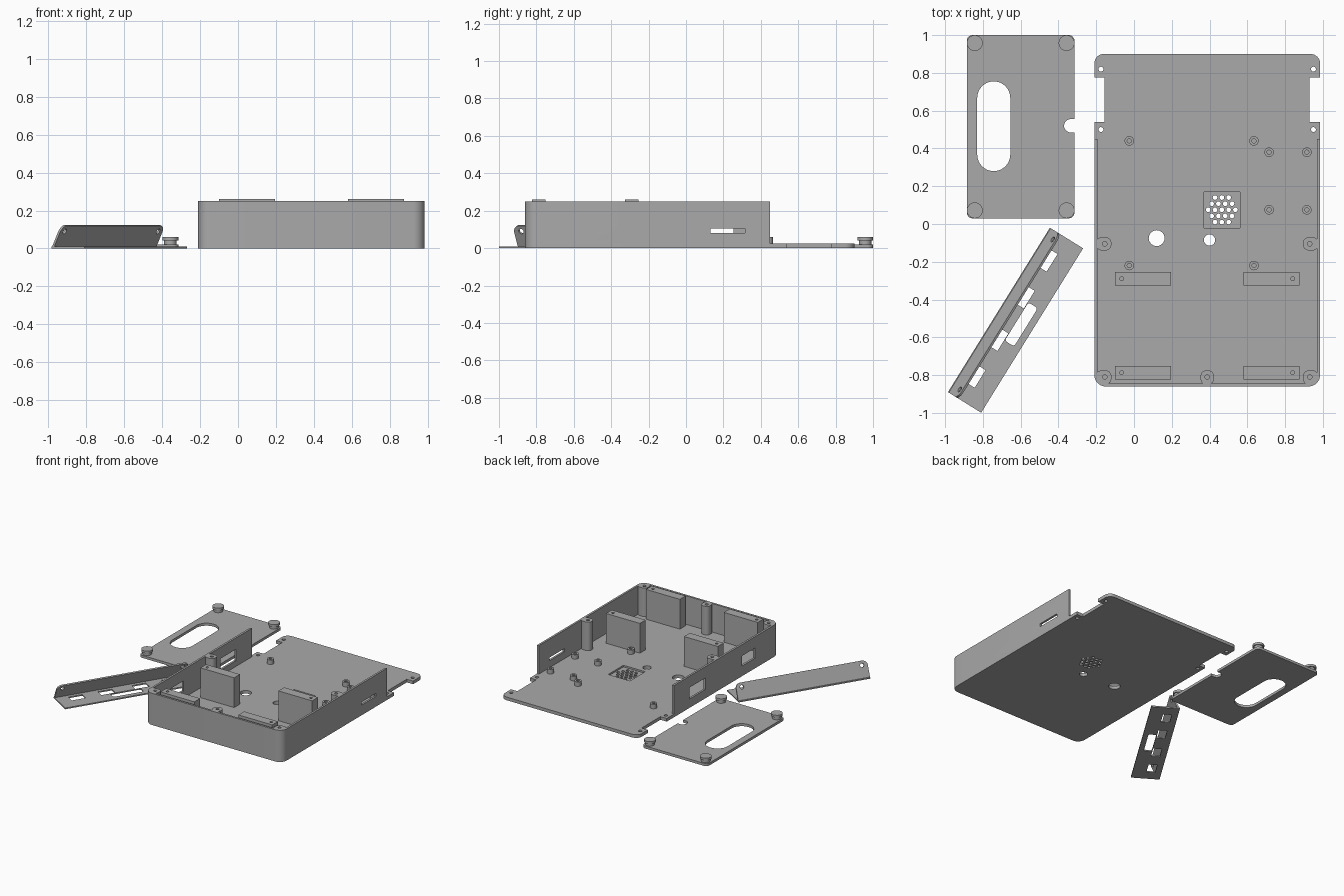
import bpy, bmesh, math
from mathutils import Matrix, Vector

if "Cube" in bpy.data.objects:
    bpy.data.objects.remove(bpy.data.objects["Cube"])

# One plain grey plastic
GREY = (0.4, 0.4, 0.4, 1)
plastic = bpy.data.materials.new("grey_plastic")
plastic.use_nodes = True
plastic.diffuse_color = GREY
plastic.node_tree.nodes["Principled BSDF"].inputs["Base Color"].default_value = GREY


def outline(points, steps=8):
    """Polygon from (x, y, corner radius) points, corners turned into arcs."""
    result = []
    for i, (x, y, r) in enumerate(points):
        p = Vector((x, y))
        if not r:
            result.append(p)
            continue
        a = (Vector(points[i - 1][:2]) - p).normalized()
        b = (Vector(points[(i + 1) % len(points)][:2]) - p).normalized()
        half = a.angle(b) / 2
        centre = p + (a + b).normalized() * r / math.sin(half)
        start = p + a * r / math.tan(half) - centre
        end = p + b * r / math.tan(half) - centre
        sweep = math.atan2(start.cross(end), start.dot(end))
        for k in range(steps + 1):
            result.append(centre + Matrix.Rotation(sweep * k / steps, 2) @ start)
    return result


def rect(x0, x1, y0, y1, r=0):
    return outline([(x0, y0, r), (x1, y0, r), (x1, y1, r), (x0, y1, r)])


def circle(x, y, r, n=24):
    turn = 2 * math.pi / n
    return [Vector((x + r * math.cos(turn * k), y + r * math.sin(turn * k))) for k in range(n)]


def solid_object(name, solids, matrix):
    """Object made of upright prisms, each (outline, bottom, top)."""
    bm = bmesh.new()
    for shape, low, high in solids:
        face = bm.faces.new([bm.verts.new((p.x, p.y, low)) for p in shape])
        new = bmesh.ops.extrude_face_region(bm, geom=[face])["geom"]
        tops = [v for v in new if isinstance(v, bmesh.types.BMVert)]
        bmesh.ops.translate(bm, verts=tops, vec=(0, 0, high - low))
    bmesh.ops.recalc_face_normals(bm, faces=bm.faces)
    bm.transform(matrix)
    mesh = bpy.data.meshes.new(name)
    bm.to_mesh(mesh)
    bm.free()
    obj = bpy.data.objects.new(name, mesh)
    bpy.context.collection.objects.link(obj)
    return obj


def part(name, solids, cuts=(), matrix=Matrix()):
    """Prisms with other prisms cut out of them."""
    obj = solid_object(name, solids, matrix)
    if cuts:
        cutter = solid_object("cutter", cuts, matrix)
        mod = obj.modifiers.new("cut", "BOOLEAN")
        mod.operation, mod.solver, mod.object = "DIFFERENCE", "EXACT", cutter
        graph = bpy.context.evaluated_depsgraph_get()
        cut_mesh = bpy.data.meshes.new_from_object(obj.evaluated_get(graph))
        obj.modifiers.clear()
        obj.data = cut_mesh
        bpy.data.objects.remove(cutter)
    obj.data.materials.clear()
    obj.data.materials.append(plastic)
    for poly in obj.data.polygons:
        poly.use_smooth = True
    obj.data.set_sharp_from_angle(angle=math.radians(30))
    return obj


# Tray extents
L, R, FRONT, BACK = -0.21, 0.985, -0.86, 0.90
MID = (L + R) / 2
FLOOR, RIM, WALL_END, T = 0.025, 0.25, 0.45, 0.016


def both(points):
    """Mirror right-hand outline points to the left-hand side."""
    return points + [(2 * MID - x, y, r) for x, y, r in reversed(points)]


# Tray floor with notched back, holes and round vent
floor_shape = outline(both([(R, FRONT, 0.06), (R, 0.54, 0), (0.93, 0.54, 0),
                            (0.93, 0.775, 0), (R, 0.775, 0), (R, BACK, 0.05)]))
holes = [(circle(x, y, 0.013), -0.1, 0.1) for x in (L + 0.035, R - 0.035) for y in (0.5, 0.82)]
holes += [(circle(0.12, -0.075, 0.042), -0.1, 0.1), (circle(0.40, -0.085, 0.03), -0.1, 0.1)]
floor = part("tray_floor", [(floor_shape, 0, FLOOR)],
             holes + [(rect(0.37, 0.56, -0.02, 0.17), -0.1, 0.1)])

# Thin vent plate, sunk below the floor's top
vent = []
for row in range(-2, 3):
    count = 5 - abs(row)
    for k in range(count):
        vent.append((circle(0.465 + (k - (count - 1) / 2) * 0.036,
                            0.075 + row * 0.0325, 0.0125, 12), -0.1, 0.1))
part("vent_plate", [(rect(0.37, 0.56, -0.02, 0.17), 0, 0.012)], vent)

# Walls on three sides with connector openings
wall_shape = outline([(L, FRONT, 0.06), (R, FRONT, 0.06), (R, WALL_END, 0),
                      (R - T, WALL_END, 0), (R - T, FRONT + T, 0.044),
                      (L + T, FRONT + T, 0.044), (L + T, WALL_END, 0), (L, WALL_END, 0)])
part("tray_walls", [(wall_shape, FLOOR, RIM)],
     [(rect(R - 0.05, R + 0.05, 0.13, 0.315), 0.08, 0.105),
      (rect(L - 0.05, L + 0.05, 0.06, 0.255), 0.07, 0.16),
      (rect(L - 0.05, L + 0.05, -0.56, -0.40), 0.08, 0.16)])

# Screw posts against the walls
for side in (-1, 1):
    edge = MID + side * (R - MID - 0.01)
    inner = edge - side * 0.08
    x0, x1 = sorted((edge, inner))
    hole_x = edge - side * 0.045
    tag = "right" if side < 0 else "left"
    for name, y0, y1, y in (("front", FRONT + 0.01, -0.775, -0.81), ("middle", -0.14, -0.07, -0.105)):
        part(f"{name}_{tag}_post", [(rect(x0, x1, y0, y1, 0.03), FLOOR, RIM)],
             [(circle(hole_x, y, 0.012), 0.1, 0.4)])
part("front_centre_post", [(rect(MID - 0.035, MID + 0.035, FRONT + 0.01, -0.775, 0.03), FLOOR, RIM)],
     [(circle(MID, -0.81, 0.012), 0.1, 0.4)])

# Circuit board standoffs
spots = [(x, y) for x in (-0.025, 0.635) for y in (-0.22, 0.44)]
spots += [(x, y) for x in (0.715, 0.915) for y in (0.075, 0.38)]
for x, y in spots:
    part("standoff", [(circle(x, y, 0.025), FLOOR, 0.06)], [(circle(x, y, 0.011), 0.03, 0.1)])

# Tall mounting blocks
for x0, x1, hole_x in ((-0.10, 0.195, -0.065), (0.58, 0.875, 0.84)):
    for y in (-0.29, -0.787):
        part("mounting_block", [(rect(x0, x1, y - 0.036, y + 0.036), FLOOR, 0.26)],
             [(circle(hole_x, y, 0.01), 0.12, 0.4)])

# Cover plate with long slot and cable notch
LX, RX, LY, HY = -0.885, -0.315, 0.03, 1.0
part("cover_plate", [(rect(LX, RX, LY, HY, 0.03), 0, 0.02)],
     [(rect(-0.83, -0.655, 0.28, 0.755, 0.087), -0.1, 0.1),
      (rect(-0.37, -0.2, 0.485, 0.555, 0.034), -0.1, 0.1)])
for x in (LX + 0.042, RX - 0.042):
    for y in (LY + 0.042, HY - 0.042):
        part("cover_foot", [(circle(x, y, 0.033), 0.015, 0.042), (circle(x, y, 0.042), 0.042, 0.06)])

# Angled bracket: flat plate with windows and a wall leaning over it
place = Matrix.Translation((-0.985, -0.89, 0)) @ Matrix.Rotation(math.radians(58.2), 4, "Z")
LONG = 1.024
windows = [(rect(v - 0.055, v + 0.055, -0.108, -0.045), -0.1, 0.1)
           for v in (0.149, 0.378, 0.643, 0.872)]
windows.append((rect(0.39, 0.628, -0.17, -0.112, 0.015), -0.1, 0.1))
part("bracket_plate", [(rect(0, LONG, -0.207, 0), 0, 0.01)], windows, place)
lean = place @ Matrix.Rotation(math.atan2(0.125, -0.06), 4, "X")
lean_shape = outline([(0, 0.012, 0), (LONG, 0.012, 0), (LONG, 0.138, 0.04), (0, 0.138, 0.04)])
part("bracket_wall", [(lean_shape, 0, 0.012)],
     [(circle(v, 0.105, 0.015), -0.1, 0.1) for v in (0.045, LONG - 0.045)], lean)
